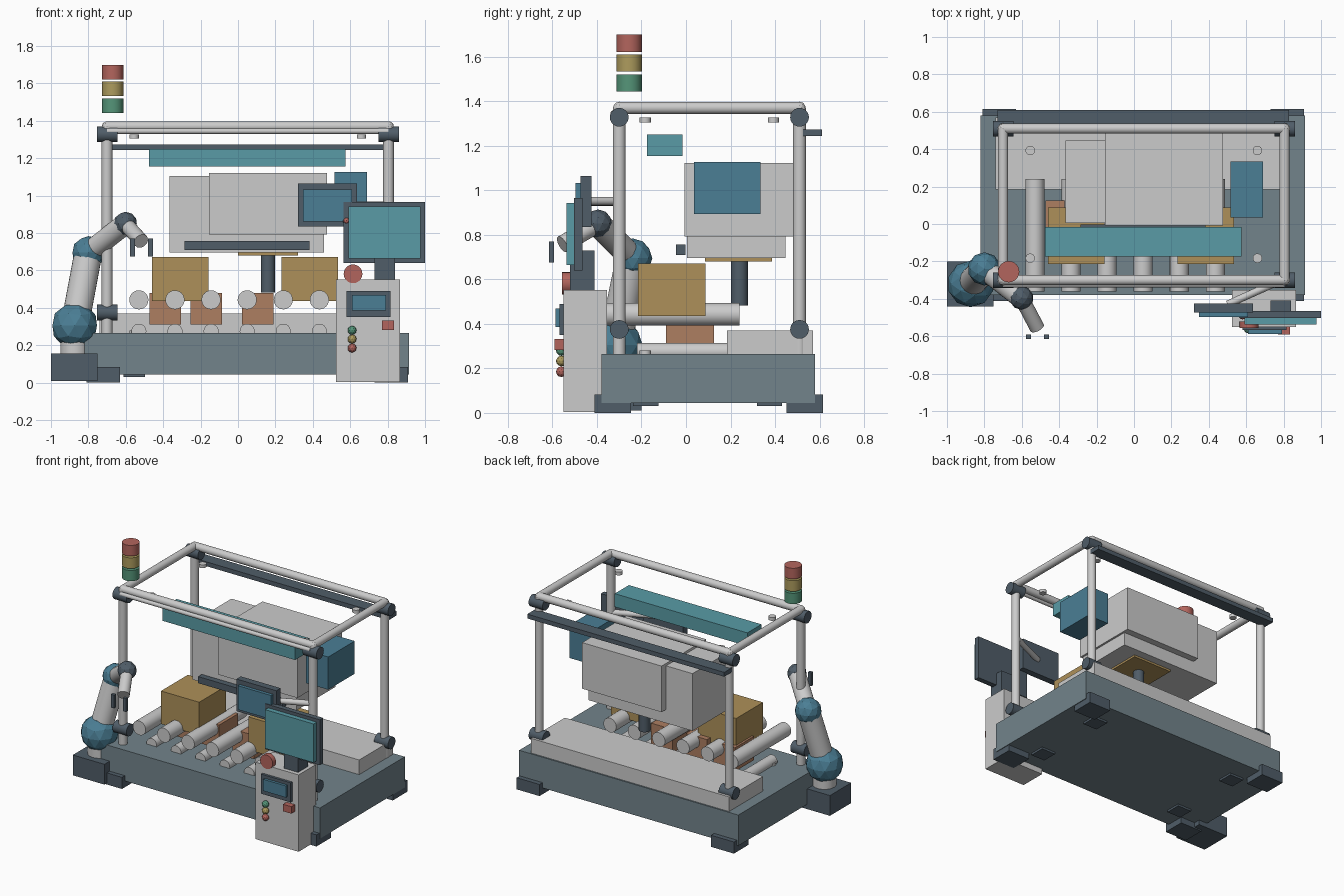
import bpy, bmesh, math
from mathutils import Vector

if "Cube" in bpy.data.objects:
    bpy.data.objects.remove(bpy.data.objects["Cube"])

COLORS = {
    "slate": (0.08, 0.11, 0.14), "base": (0.17, 0.23, 0.26), "blue": (0.07, 0.21, 0.30),
    "teal": (0.10, 0.33, 0.38), "tan": (0.42, 0.28, 0.10), "orange": (0.42, 0.21, 0.12),
    "red": (0.45, 0.13, 0.11), "yellow": (0.42, 0.33, 0.11), "green": (0.09, 0.30, 0.19),
}
MATS = {}
for key, rgb in COLORS.items():
    MATS[key] = bpy.data.materials.new(key)
    MATS[key].diffuse_color = (*rgb, 1)


def finish(name, bm, color):
    me = bpy.data.meshes.new(name)
    bm.to_mesh(me)
    bm.free()
    ob = bpy.data.objects.new(name, me)
    bpy.context.collection.objects.link(ob)
    if color:
        me.materials.append(MATS[color])
    return ob


def box(name, x, y, z, color=None):
    """Box from (min, max) pairs."""
    bm = bmesh.new()
    bmesh.ops.create_cube(bm, size=1)
    for v in bm.verts:
        v.co = [(a + b) / 2 + c * (b - a) for c, (a, b) in zip(v.co, (x, y, z))]
    return finish(name, bm, color)


def rod(name, a, b, r, color=None, sides=24):
    """Cylinder between two points."""
    a, b = Vector(a), Vector(b)
    bm = bmesh.new()
    bmesh.ops.create_cone(bm, cap_ends=True, segments=sides, radius1=r, radius2=r,
                          depth=(b - a).length)
    ob = finish(name, bm, color)
    ob.location = (a + b) / 2
    ob.rotation_mode = 'QUATERNION'
    ob.rotation_quaternion = (b - a).to_track_quat('Z', 'Y')
    for p in ob.data.polygons:
        p.use_smooth = len(p.vertices) == 4
    return ob


def ball(name, c, r, color, sub=2):
    """Faceted joint ball."""
    bm = bmesh.new()
    bmesh.ops.create_icosphere(bm, subdivisions=sub, radius=r)
    ob = finish(name, bm, color)
    ob.location = c
    return ob


# Base, rear deck, corner feet and leveling pads
box("base", (-.82, .915), (-.38, .58), (.045, .265), "base")
box("rear_deck", (-.74, .83), (.185, .57), (.265, .37))
for x in (-.72, .82):
    for y in (-.33, .533):
        box("corner_foot", (x - .09, x + .09), (y - .082, y + .082), (0, .083), "slate")
for x in (-.555, .66):
    for y in (-.18, .375):
        box("leveling_pad", (x - .057, x + .057), (y - .057, y + .057), (.03, .046), "slate")
    for y in (-.183, .393):
        rod("frame_disc", (x, y, 1.305), (x, y, 1.328), .025)
        rod("base_disc", (x, y, .262), (x, y, .28), .025)

# Safety frame: posts, joints and rails
PX, PY = (-.70, .805), (-.30, .51)
for x in PX:
    for y in PY:
        rod("frame_post", (x, y, .265), (x, y, 1.37), .029)
        for z in (.375, 1.328):
            rod("frame_joint", (x - .055, y, z), (x + .055, y, z), .042, "slate")
        ball("rail_corner", (x, y, 1.37), .028, None)
    rod("side_rail", (x, PY[0], 1.37), (x, PY[1], 1.37), .027)
for y in PY:
    rod("long_rail", (PX[0], y, 1.37), (PX[1], y, 1.37), .027)
rod("front_thin_rail", (PX[0], -.325, 1.345), (PX[1], -.325, 1.345), .015)
box("rear_header", (-.73, .83), (.52, .61), (1.243, 1.274), "slate")

# Conveyor: upper and lower rollers
for i in range(6):
    x = -.53 + .193 * i
    rod("upper_roller", (x, -.36, .443), (x, .24, .443), .051)
    rod("lower_roller", (x, -.22, .275), (x, .24, .275), .04)

# Cartons on the line
for x in (-.308, .383):
    box("carton", (x - .151, x + .151), (-.215, .088), (.436, .672), "tan")
for x in (-.39, -.17, .105):
    box("small_carton", (x - .084, x + .084), (-.09, .125), (.31, .48), "orange")

# Press head with piston
box("head_lower", (-.365, .46), (.005, .447), (.695, 1.105))
box("head_upper", (-.155, .475), (-.007, .497), (.792, 1.122))
box("press_plate", (0, .32), (.085, .387), (.68, .697), "tan")
rod("press_piston", (.16, .24, .483), (.16, .24, .69), .038, "slate")
box("head_motor", (.515, .69), (.035, .335), (.893, 1.127), "blue")
box("head_bumper", (-.285, .383), (-.045, -.003), (.71, .757), "slate")
box("light_bar", (-.475, .575), (-.175, -.015), (1.155, 1.25), "teal")

# Signal tower
for z, c in ((1.443, "green"), (1.533, "yellow"), (1.622, "red")):
    rod("signal_" + c, (-.67, -.255, z), (-.67, -.255, z + .077), .057, c)

# Robot arm
shoulder, elbow = (-.873, -.32, .305), (-.80, -.24, .695)
wrist, tip = (-.602, -.395, .85), (-.518, -.555, .757)
box("robot_base", (-1, -.75), (-.44, -.2), (.01, .155), "slate")
rod("robot_neck", (-.873, -.32, .15), shoulder, .077)
ball("robot_shoulder", shoulder, .125, "blue")
rod("robot_upper_arm", shoulder, elbow, .075)
ball("robot_elbow", elbow, .089, "blue")
rod("robot_forearm", elbow, wrist, .057)
ball("robot_wrist", wrist, .064, "slate")
rod("robot_hand", wrist, tip, .04)
for x in (-.564, -.468):
    box("gripper_finger", (x - .013, x + .013), (-.615, -.592), (.675, .77), "slate")

# Control cabinet with panel and buttons
box("cabinet", (.525, .865), (-.55, -.354), (.003, .553))
box("panel_frame", (.58, .815), (-.568, -.548), (.35, .49), "slate")
box("panel_screen", (.61, .79), (-.587, -.565), (.385, .468), "blue")
for z, c in ((.185, "red"), (.233, "yellow"), (.28, "green")):
    ball("button_" + c, (.61, -.56, z), .024, c)
box("switch", (.77, .835), (-.59, -.548), (.283, .333), "red")
rod("stop_button", (.615, -.557, .582), (.615, -.52, .582), .05, "red")
box("monitor_neck", (.73, .84), (-.52, -.41), (.55, .73), "slate")

# Main monitor, and side monitor on an arm
box("monitor_frame", (.565, 1.0), (-.502, -.465), (.64, .965), "slate")
box("monitor_screen", (.59, .975), (-.537, -.5), (.665, .942), "teal")
box("side_monitor_frame", (.32, .635), (-.474, -.425), (.835, 1.065), "slate")
box("side_monitor_screen", (.347, .61), (-.497, -.472), (.862, 1.033), "blue")
rod("monitor_arm", (.5, -.43, .95), (.79, -.3, .95), .02)
ball("monitor_knob", (.58, -.49, .867), .02, "red")

for m in bpy.data.materials:
    if m.users and not m.is_grease_pencil:
        m.use_nodes = True
        m.node_tree.nodes["Principled BSDF"].inputs["Base Color"].default_value = m.diffuse_color
